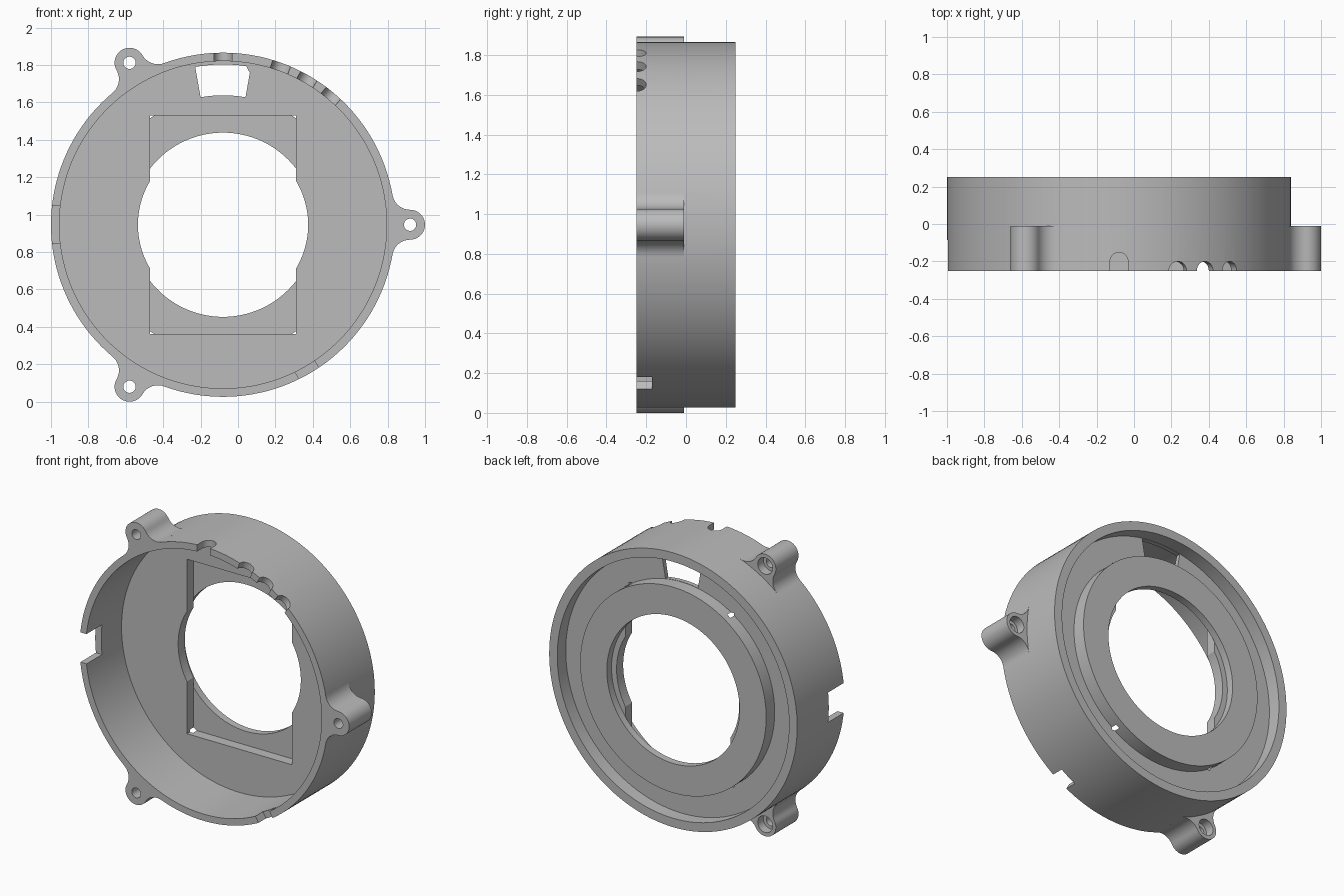
import bpy, bmesh
from math import sin, cos, pi, radians
from mathutils import Vector

cube = bpy.data.objects.get("Cube")
if cube:
    bpy.data.objects.remove(cube)

CENTRE = Vector((-0.08, 0, 0.946))   # housing axis runs along y
FRONT, BACK = -0.25, 0.25
R = 0.92

grey = bpy.data.materials.new("light grey")
grey.use_nodes = True
grey.diffuse_color = (0.5, 0.5, 0.5, 1)
grey.node_tree.nodes["Principled BSDF"].inputs["Base Color"].default_value = (0.5, 0.5, 0.5, 1)


def finish(bm, name):
    bmesh.ops.recalc_face_normals(bm, faces=bm.faces)
    mesh = bpy.data.meshes.new(name)
    bm.to_mesh(mesh)
    bm.free()
    mesh.materials.append(grey)
    ob = bpy.data.objects.new(name, mesh)
    ob.location = CENTRE
    bpy.context.collection.objects.link(ob)
    return ob


def lathe(name, profile, steps=144):
    """Revolve a closed (radius, y) profile around the y axis."""
    bm = bmesh.new()
    rings = []
    for i in range(steps):
        a = 2 * pi * i / steps
        rings.append([bm.verts.new((r * cos(a), y, r * sin(a))) for r, y in profile])
    n = len(profile)
    for i in range(steps):
        p, q = rings[i], rings[(i + 1) % steps]
        for j in range(n):
            k = (j + 1) % n
            bm.faces.new((p[j], p[k], q[k], q[j]))
    return finish(bm, name)


def prism(name, outline, y0, y1, angle=0):
    """Extrude an (x, z) outline along y, turned about the axis."""
    c, s = cos(radians(angle)), sin(radians(angle))
    bm = bmesh.new()
    face = bm.faces.new([bm.verts.new((x * c - z * s, y0, x * s + z * c)) for x, z in outline])
    new = bmesh.ops.extrude_face_region(bm, geom=[face], use_keep_orig=True)["geom"]
    bmesh.ops.translate(bm, vec=(0, y1 - y0, 0),
                        verts=[v for v in new if isinstance(v, bmesh.types.BMVert)])
    return finish(bm, name)


def radial_prism(name, outline, angle):
    """Extrude a (tangent, y) outline outward through the side wall."""
    c, s = cos(radians(angle)), sin(radians(angle))
    bm = bmesh.new()
    loops = [[bm.verts.new((r * c - t * s, y, r * s + t * c)) for t, y in outline]
             for r in (0.8, 1.0)]
    bm.faces.new(loops[0])
    bm.faces.new(loops[1])
    n = len(outline)
    for i in range(n):
        j = (i + 1) % n
        bm.faces.new((loops[0][i], loops[0][j], loops[1][j], loops[1][i]))
    return finish(bm, name)


def arc(cx, cy, r, a0, a1, steps):
    return [(cx + r * cos(radians(a0 + (a1 - a0) * i / steps)),
             cy + r * sin(radians(a0 + (a1 - a0) * i / steps))) for i in range(steps + 1)]


def combine(target, other, operation):
    mod = target.modifiers.new(operation.lower(), "BOOLEAN")
    mod.operation = operation
    mod.solver = "EXACT"
    mod.object = other
    bpy.context.view_layer.update()
    with bpy.context.temp_override(object=target, active_object=target):
        bpy.ops.object.modifier_apply(modifier=mod.name)
    bpy.data.objects.remove(other)


# Turned housing: wall, floor plate, back recess and raised back ring
FLOOR, RECESS, POCKET = 0.13, 0.16, 0.2
body = lathe("ring_housing", [
    (R, FRONT), (R, BACK), (0.86, BACK), (0.86, RECESS), (0.69, RECESS), (0.69, BACK),
    (0.4925, BACK), (0.4925, POCKET), (0.455, POCKET), (0.455, FLOOR),
    (0.875, FLOOR), (0.875, FRONT)])

# Screw lugs with rounded tips and filleted roots
LUG_BACK = -0.01
fillet = 0.0952
half = arc(1, 0, 0.08, 0, 90, 10) + arc(1, 0.08 + fillet, fillet, -90, -170, 12)[1:] + [(0.893, 0.145)]
lug_outline = half + [(x, -z) for x, z in reversed(half[1:])]
for angle in (0, 120, 240):
    combine(body, prism("lug", lug_outline, FRONT, LUG_BACK, angle), "UNION")
for angle in (0, 120, 240):
    hole = arc(1, 0, 0.033, 0, 345, 23)
    bore = arc(1, 0, 0.055, 0, 345, 23)
    combine(body, prism("screw_hole", hole, -0.4, 0.1, angle), "DIFFERENCE")
    combine(body, prism("counterbore", bore, -0.07, 0.05, angle), "DIFFERENCE")

# Rectangular pocket in the floor
w, h = 0.39, 0.585
combine(body, prism("pocket", [(-w, -h), (w, -h), (w, h), (-w, h)], 0, POCKET + 0.001), "DIFFERENCE")

# Window through the floor plate
window = arc(0, 0, 0.857, 80, 100, 10) + arc(0, 0, 0.692, 100, 80, 10)
combine(body, prism("window", window, 0.05, POCKET), "DIFFERENCE")

# Cable notches in the front edge of the wall
LOW = FRONT - 0.1
arch = [(0.048, LOW)] + arc(0, -0.2, 0.048, 0, 180, 16) + [(-0.048, LOW)]
combine(body, radial_prism("arched_notch", arch, 90), "DIFFERENCE")
for angle in (70, 60, 50):
    circle = arc(0, FRONT, 0.05, 0, 348.75, 31)
    combine(body, radial_prism("round_notch", circle, angle), "DIFFERENCE")
for angle, width, depth in ((180, 0.1, 0.165), (-60, 0.06, 0.08)):
    y = FRONT + depth
    box = [(-width, LOW), (width, LOW), (width, y), (-width, y)]
    combine(body, radial_prism("square_notch", box, angle), "DIFFERENCE")

# Smooth curved walls, keep machined edges sharp
bpy.context.view_layer.update()
bpy.context.view_layer.objects.active = body
body.select_set(True)
with bpy.context.temp_override(object=body, active_object=body, selected_objects=[body],
                               selected_editable_objects=[body]):
    bpy.ops.object.shade_smooth_by_angle(angle=radians(30))
